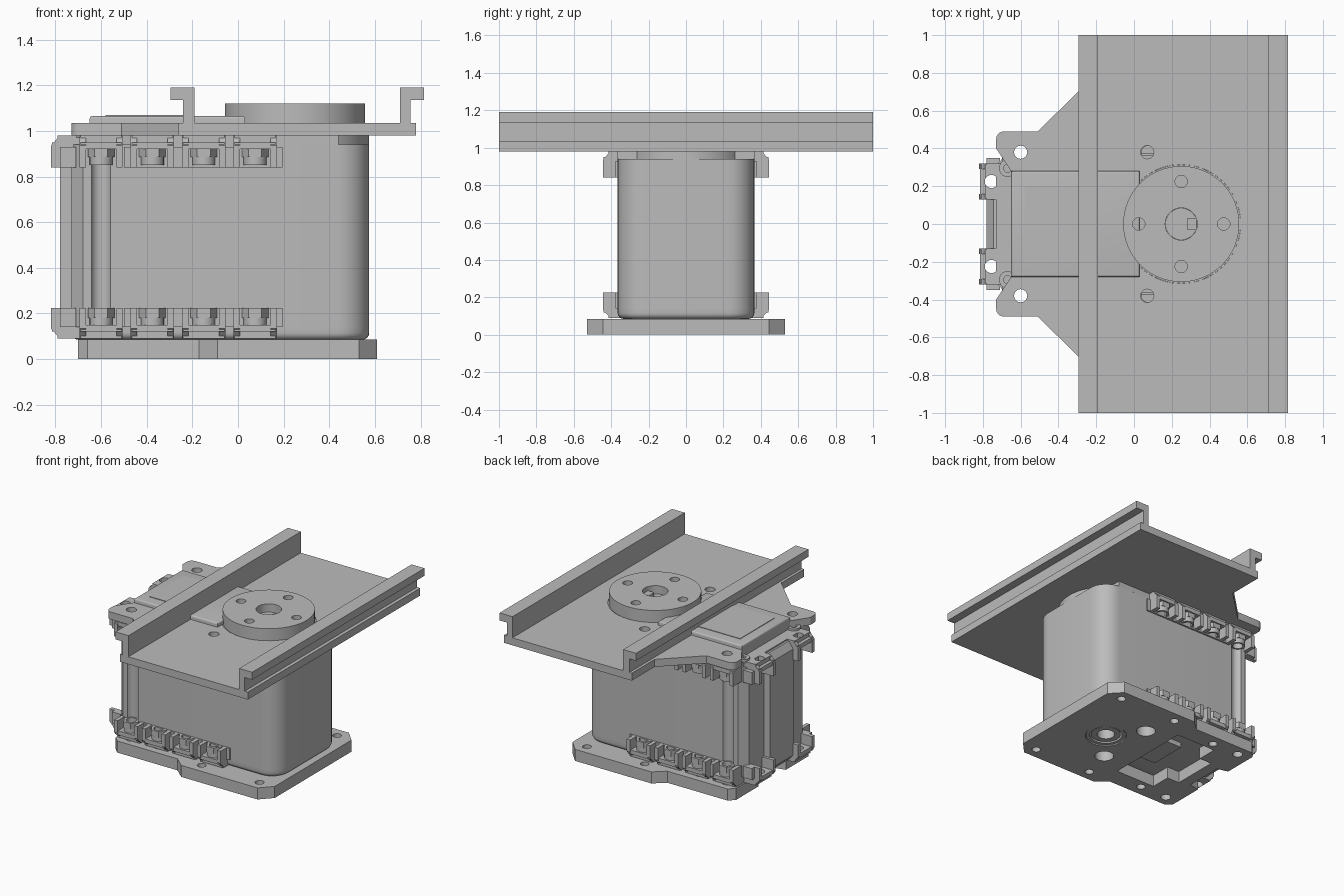
import bpy, bmesh, math
from mathutils import Matrix, Vector

if "Cube" in bpy.data.objects:
    bpy.data.objects.remove(bpy.data.objects["Cube"])

grey = bpy.data.materials.new("plain_grey")
grey.use_nodes = True
COLOR = (0.5, 0.5, 0.5, 1)
grey.diffuse_color = COLOR
grey.node_tree.nodes["Principled BSDF"].inputs["Base Color"].default_value = COLOR


def arc(cx, cy, r, a0, a1, n=8):
    angles = [math.radians(a0 + (a1 - a0) * i / n) for i in range(n + 1)]
    return [(cx + r * math.cos(a), cy + r * math.sin(a)) for a in angles]


def circle(cx, cy, r, n=32):
    return arc(cx, cy, r, 0, 360 - 360 / n, n - 1)


def rect(x0, y0, x1, y1):
    return [(x0, y0), (x1, y0), (x1, y1), (x0, y1)]


def mirrored(half):
    """Close a half outline (y > 0) with its reflection."""
    return half + [(x, -y) for x, y in reversed(half)]


def both(x, y, r):
    return [circle(x, y, r, 20), circle(x, -y, r, 20)]


AXES = {
    "z": Matrix.Identity(4),
    "y": Matrix(((1, 0, 0, 0), (0, 0, 1, 0), (0, 1, 0, 0), (0, 0, 0, 1))),
    "x": Matrix(((0, 0, 1, 0), (1, 0, 0, 0), (0, 1, 0, 0), (0, 0, 0, 1))),
}


def slab(name, loops, lo, hi, axis="z", place=None, round_at=None, width=0.03):
    """Extrude an outline with holes from lo to hi along an axis."""
    cu = bpy.data.curves.new(name, "CURVE")
    cu.dimensions, cu.fill_mode = "2D", "BOTH"
    cu.extrude = (hi - lo) / 2
    for loop in loops:
        sp = cu.splines.new("POLY")
        sp.points.add(len(loop) - 1)
        for p, (u, v) in zip(sp.points, loop):
            p.co = (u, v, 0, 1)
        sp.use_cyclic_u = True
    tmp = bpy.data.objects.new(name + "_outline", cu)
    bpy.context.collection.objects.link(tmp)
    dg = bpy.context.evaluated_depsgraph_get()
    mesh = bpy.data.meshes.new_from_object(tmp.evaluated_get(dg))
    bpy.data.objects.remove(tmp)
    bpy.data.curves.remove(cu)
    bm = bmesh.new()
    bm.from_mesh(mesh)
    bmesh.ops.remove_doubles(bm, verts=bm.verts, dist=1e-5)
    move = AXES[axis] @ Matrix.Translation((0, 0, (lo + hi) / 2))
    bm.transform((place or Matrix.Identity(4)) @ move)
    if round_at is not None:
        rim = [e for e in bm.edges if len(e.link_faces) == 2
               and all(abs(v.co.z - round_at) < 1e-4 for v in e.verts)
               and e.calc_face_angle(0) > 1]
        bmesh.ops.bevel(bm, geom=rim, offset=width, segments=4, profile=0.5, affect="EDGES")
    bmesh.ops.recalc_face_normals(bm, faces=bm.faces)
    bm.to_mesh(mesh)
    bm.free()
    mesh.name = name
    mesh.shade_smooth()
    mesh.set_sharp_from_angle(angle=math.radians(30))
    mesh.materials.clear()
    mesh.materials.append(grey)
    ob = bpy.data.objects.new(name, mesh)
    bpy.context.collection.objects.link(ob)
    return ob


# Carriage plate with mounting tab
HORN_X = 0.25
plate = mirrored([(0.78, 1), (-0.26, 1), (-0.26, 0.735), (-0.51, 0.49)]
                 + arc(-0.69, 0.45, 0.04, 90, 180, 4) + [(-0.73, 0.40), (-0.65, 0.28)])
slab("carriage_plate", [plate, circle(HORN_X, 0, 0.315, 48)]
     + both(-0.6, 0.38, 0.035) + both(0.07, 0.38, 0.035), 0.98, 1.035)

# Lipped rails along both sides of the plate
slab("right_rail", [[(-0.24, 1.03), (-0.19, 1.03), (-0.19, 1.19), (-0.295, 1.19),
                     (-0.295, 1.135), (-0.24, 1.135)]], -1, 1, "y")
slab("left_rail", [[(0.71, 1.03), (0.755, 1.03), (0.755, 1.135), (0.815, 1.135),
                    (0.815, 1.19), (0.71, 1.19)]], -1, 1, "y")

# Output horn and its shaft
horn_holes = []
for k in range(4):
    a = k * math.pi / 2
    horn_holes.append(circle(HORN_X + 0.225 * math.cos(a), 0.225 * math.sin(a), 0.033, 20))
slab("output_horn", [circle(HORN_X, 0, 0.307, 64), circle(HORN_X, 0, 0.085)] + horn_holes,
     1.03, 1.12)
slab("output_shaft", [circle(HORN_X, 0, 0.084)], 0.95, 1.06)
slab("shaft_key", [rect(0.28, -0.03, 0.33, 0.03)], 1.05, 1.09)

# Motor case: main body with screw grooves, rounded foot, stepped top
groove = arc(-0.6, 0.38, 0.045, -19.5, -160.5)
end_corner = arc(0.435, 0.225, 0.14, 0, 90)
body = mirrored(end_corner + groove + [(-0.68, 0.365), (-0.73, 0.31)])
slab("motor_body", [body], 0.14, 0.94)
foot = mirrored(end_corner + [(-0.46, 0.365), (-0.52, 0.33), (-0.68, 0.33), (-0.73, 0.28)])
slab("motor_foot", [foot], 0.085, 0.14, round_at=0.085)
cap = mirrored([(0.44, 0.365), (-0.46, 0.365), (-0.52, 0.33), (-0.68, 0.33), (-0.73, 0.28)])
slab("motor_cap", [cap], 0.94, 0.98)
slab("horn_collar", [circle(HORN_X, 0, 0.325, 64)], 0.84, 0.98)
slab("collar_ring", [circle(HORN_X, 0, 0.314, 64)], 0.97, 1.03)
slab("top_cover", [rect(-0.65, -0.28, 0.03, 0.28)], 0.97, 1.065, round_at=1.065, width=0.012)
slab("cover_label", [rect(-0.58, -0.2, -0.2, 0.2)], 1.06, 1.069)
slab("end_spine", [[(-0.70, 0.1), (-0.745, 0.1), (-0.78, 0.14), (-0.78, 0.92),
                    (-0.745, 0.97), (-0.70, 0.97)]], -0.14, 0.14, "y")
for y in (-0.295, 0.295):
    slab("case_screw", [circle(-0.67, y, 0.045, 20), circle(-0.67, y, 0.022, 6)], 0.97, 0.995)


def screw_cell(x, y, turn, flange_z, open_z, nut_z=None):
    """Open pocket: flange with hole, two chamfered ribs, optional nut."""
    place = Matrix.Translation((x, y, 0)) @ Matrix.Rotation(math.radians(turn), 4, "Z")
    s = 1 if open_z > flange_z else -1
    hole = circle(0, 0, 0.035, 20)
    z0, z1 = sorted((flange_z, flange_z + s * 0.035))
    slab("cell_flange", [rect(-0.09, -0.06, 0.09, 0.035), hole], z0, z1, "z", place)
    z0, z1 = sorted((flange_z + s * 0.03, flange_z + s * 0.06))
    slab("cell_ledge", [rect(-0.09, -0.06, 0.09, 0.06), hole], z0, z1, "z", place)
    rib = [(-0.06, flange_z), (0.025, flange_z), (0.065, flange_z + s * 0.045),
           (0.065, open_z), (-0.06, open_z)]
    for side in (-0.081, 0.081):
        slab("cell_rib", [rib], side - 0.014, side + 0.014, "x", place)
    if nut_z:
        slab("cell_nut", [circle(0, 0, 0.058, 6), hole], nut_z + 0.035, nut_z + 0.08, "z", place)
        slab("cell_washer", [circle(0, 0, 0.05, 20), hole], nut_z, nut_z + 0.035, "z", place)


# Rows of screw cells along both sides and at the narrow end
for flange_z, open_z, nut_z in ((0.09, 0.225, 0.145), (0.98, 0.84, 0.85)):
    for i in range(4):
        for y, turn in ((0.38, 0), (-0.38, 180)):
            screw_cell(-0.6 + 0.225 * i, y, turn, flange_z, open_z, nut_z)
    for y in (-0.225, 0.225):
        screw_cell(-0.755, y, 90, flange_z, open_z)
    # Web joining the cells of a row to the body
    z0, z1 = sorted((flange_z + (0.05 if open_z > flange_z else -0.05), open_z))
    for y in (-0.365, 0.365):
        slab("cell_web", [rect(-0.5, y - 0.012, 0.195, y + 0.012)], z0, z1)
    for y in (-0.33, 0.33):
        slab("corner_lug", [rect(-0.78, y - 0.02, -0.71, y + 0.02)], z0, z1)

# Base plate with pocket, bearing opening and screw holes
base = mirrored([(0.61, 0.445), (0.53, 0.53), (-0.09, 0.53), (-0.17, 0.46), (-0.66, 0.46),
                 (-0.70, 0.42), (-0.70, 0.16), (-0.62, 0.14)])
pocket = mirrored([(-0.12, 0.32), (-0.44, 0.32), (-0.44, 0.17), (-0.54, 0.17)])
holes = [circle(HORN_X, 0, 0.14)]
for hx, hy, r in ((0.08, 0.22, 0.065), (0.49, 0.45, 0.03), (0.02, 0.45, 0.03),
                  (-0.38, 0.38, 0.03), (-0.6, 0.38, 0.035)):
    holes += both(hx, hy, r)
slab("base_plate", [base, pocket] + holes, 0, 0.085)
slab("bearing_outer", [circle(HORN_X, 0, 0.135), circle(HORN_X, 0, 0.11)], 0.005, 0.085)
slab("bearing_inner", [circle(HORN_X, 0, 0.10), circle(HORN_X, 0, 0.06)], 0.01, 0.085)
slab("pocket_block", [rect(-0.30, -0.14, -0.14, 0.14)], 0.05, 0.09)
